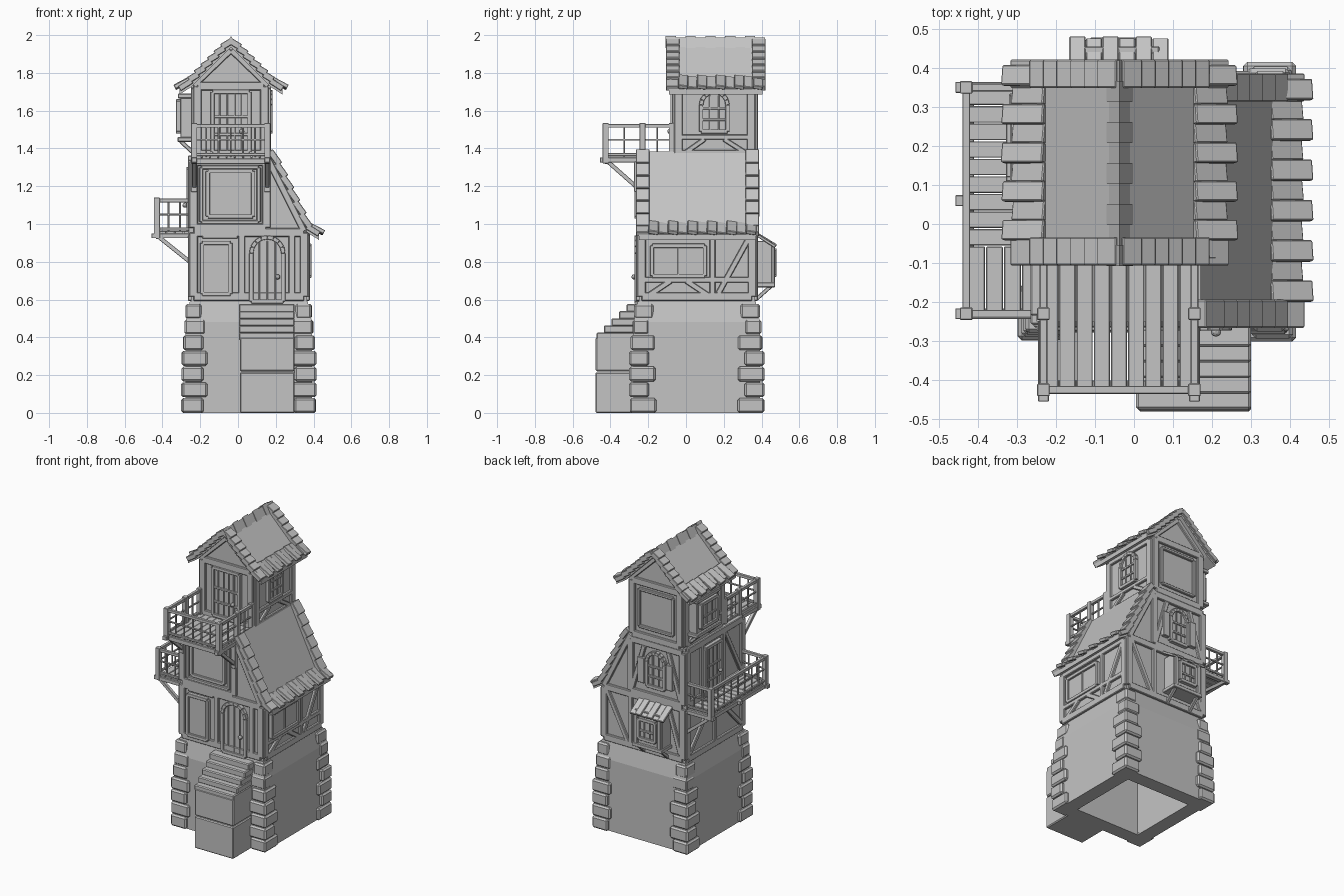
import bpy, bmesh, math, random
from mathutils import Vector as V, Matrix

random.seed(4)
if "Cube" in bpy.data.objects:
    bpy.data.objects.remove(bpy.data.objects["Cube"])

grey = bpy.data.materials.new("plain grey")
grey.use_nodes = True
grey.diffuse_color = (0.55, 0.55, 0.55, 1)
grey.node_tree.nodes["Principled BSDF"].inputs["Base Color"].default_value = (0.55, 0.55, 0.55, 1)


class Part:
    """Collects simple solids into one named object."""
    def __init__(self, name):
        self.name, self.bm = name, bmesh.new()

    def box(self, x0, x1, y0, y1, z0, z1):
        m = Matrix.Translation(((x0 + x1) / 2, (y0 + y1) / 2, (z0 + z1) / 2))
        bmesh.ops.create_cube(self.bm, size=1, matrix=m @ Matrix.Diagonal((x1 - x0, y1 - y0, z1 - z0, 1)))

    def bar(self, p0, p1, w, d, n):
        p0, p1, n = V(p0), V(p1), V(n)
        a = (p1 - p0).normalized()
        s = n.cross(a).normalized()
        n = a.cross(s)
        m = Matrix((a * (p1 - p0).length, s * w, n * d)).transposed().to_4x4()
        bmesh.ops.create_cube(self.bm, size=1, matrix=Matrix.Translation((p0 + p1) / 2) @ m)

    def prism(self, pts, vec):
        f = self.bm.faces.new([self.bm.verts.new(p) for p in pts])
        ext = bmesh.ops.extrude_face_region(self.bm, geom=[f], use_keep_orig=True)["geom"]
        bmesh.ops.translate(self.bm, vec=vec, verts=[g for g in ext if isinstance(g, bmesh.types.BMVert)])

    def done(self, bevel=0):
        bmesh.ops.recalc_face_normals(self.bm, faces=self.bm.faces)
        me = bpy.data.meshes.new(self.name)
        self.bm.to_mesh(me)
        me.materials.append(grey)
        ob = bpy.data.objects.new(self.name, me)
        bpy.context.collection.objects.link(ob)
        if bevel:
            mod = ob.modifiers.new("soft_edges", "BEVEL")
            mod.width, mod.segments = bevel, 1


def wall(axis, sign, plane):
    """Maps (along, height, outward) onto a wall plane."""
    if axis == "x":
        return lambda u, z, o=0: V((plane + sign * o, u, z))
    return lambda u, z, o=0: V((u, plane + sign * o, z))


front, front_top = wall("y", -1, -0.25), wall("y", -1, -0.06)
back, left_side = wall("y", 1, 0.365), wall("x", -1, -0.25)
left_top, right_low, right_top = wall("x", -1, -0.235), wall("x", 1, 0.365), wall("x", 1, 0.16)


def timber(part, wl, lines, w=0.035, d=0.03):
    n = wl(0, 0, 1) - wl(0, 0)
    for u0, z0, u1, z1 in lines:
        part.bar(wl(u0, z0), wl(u1, z1), w, d, n)


def grid(u0, u1, z0, z1):
    return [(u0, z0, u0, z1), (u1, z0, u1, z1), (u0, z0, u1, z0), (u0, z1, u1, z1)]


def opening(name, wl, u0, u1, z0, z1, arch=False, bars=2, rails=1):
    """Framed door or window, optionally round-headed."""
    p, r, c = Part(name), (u1 - u0) / 2, (u0 + u1) / 2
    if arch:
        top = [(c + r * math.cos(a * math.pi / 8), z1 - r * (1 - math.sin(a * math.pi / 8))) for a in range(9)]
    else:
        top = [(u1, z1), (u0, z1)]
    pts = [(u0, z0), (u1, z0)] + top
    p.prism([wl(u, z, -0.01) for u, z in pts], wl(0, 0, 0.02) - wl(0, 0))
    timber(p, wl, [a + b for a, b in zip(pts, pts[1:] + pts[:1])], 0.022, 0.046)
    for i in range(bars):
        u = u0 + (u1 - u0) * (i + 1) / (bars + 1)
        timber(p, wl, [(u, z0, u, z1 - (0.02 if arch else 0))], 0.008, 0.034)
    for i in range(rails):
        z = z0 + (z1 - z0) * (i + 1) / (rails + 1.4)
        timber(p, wl, [(u0, z, u1, z)], 0.014, 0.036)
    p.done(0.002)


# Stone base, hollow underneath
base, MID = Part("stone_base"), 0.057
rings = []
for h, z in ((0.24, 0.55), (0.24, 0), (0.335, 0), (0.335, 0.48), (0.312, 0.59)):
    rings.append([base.bm.verts.new((MID + h * a, MID + h * b, z)) for a, b in ((-1, -1), (1, -1), (1, 1), (-1, 1))])
for lo, hi in zip(rings, rings[1:]):
    for i in range(4):
        j = (i + 1) % 4
        base.bm.faces.new((lo[i], lo[j], hi[j], hi[i]))
base.bm.faces.new(rings[0])
base.bm.faces.new(rings[-1])
base.done()

# Corner stones
quoins = Part("corner_stones")
for sx in (-1, 1):
    for sy in (-1, 1):
        for i in range(7):
            z = i * 0.083
            t = max(0, (z - 0.25) / 0.33)
            h = 0.356 - 0.03 * t + random.uniform(-0.003, 0.003)
            wx, wy = (0.135, 0.105) if i % 2 else (0.115, 0.14)
            xs = sorted((MID + sx * h, MID + sx * (h - wx * (1 - 0.35 * t))))
            ys = sorted((MID + sy * h, MID + sy * (h - wy * (1 - 0.35 * t))))
            quoins.box(*xs, *ys, z, z + 0.079)
quoins.done(0.01)

# Entrance steps
steps = Part("entrance_steps")
steps.box(0.01, 0.3, -0.48, -0.27, 0, 0.215)
steps.box(0.01, 0.3, -0.478, -0.27, 0.22, 0.4)
for i in range(5):
    steps.box(0.005, 0.3, -0.475 + i * 0.04, -0.25, 0.385 + i * 0.037, 0.425 + i * 0.038)
steps.done(0.006)

# Main walls and upper tower walls
body = Part("main_walls")
body.prism([(x, -0.25, z) for x, z in ((-0.25, 0.58), (0.365, 0.58), (0.365, 0.95), (0.17, 1.36), (-0.25, 1.36))], (0, 0.615, 0))
body.done()
upper = Part("upper_walls")
upper.prism([(x, -0.06, z) for x, z in ((-0.235, 1.35), (0.16, 1.35), (0.16, 1.74), (-0.037, 1.94), (-0.235, 1.74))], (0, 0.425, 0))
upper.done()

# Timber framing
beams = Part("timber_framing")
for wl in (front, back):
    timber(beams, wl, grid(-0.235, 0.35, 0.615, 0.955), 0.045)
    timber(beams, wl, grid(-0.235, 0.15, 0.98, 1.33), 0.045)
    timber(beams, wl, [(0.15, 1.36, 0.35, 0.96)])
timber(beams, front, [(0.02, 0.6, 0.02, 0.95), (0.285, 0.6, 0.285, 0.95), (-0.19, 0.94, 0, 0.94)])
timber(beams, front, grid(-0.195, 0.11, 1.01, 1.3), 0.022)
timber(beams, back, [(0.15, 0.6, 0.15, 0.95), (0.17, 0.62, 0.33, 0.94), (-0.22, 0.64, -0.13, 0.94),
                     (-0.22, 1.0, -0.13, 1.31), (0.14, 1.0, 0.05, 1.31)], 0.03)
timber(beams, right_low, grid(-0.235, 0.35, 0.615, 0.94), 0.045)
timber(beams, right_low, [(-0.22, 0.705, 0.34, 0.705), (0.14, 0.6, 0.14, 0.94), (-0.2, 0.62, -0.08, 0.7),
                          (0.12, 0.62, 0, 0.7), (0.17, 0.63, 0.33, 0.92)], 0.03)
timber(beams, left_side, grid(-0.235, 0.35, 0.615, 0.94), 0.045)
timber(beams, left_side, grid(-0.235, 0.35, 0.98, 1.34), 0.045)
timber(beams, left_side, [(0.06, 0.6, 0.06, 0.94), (-0.22, 0.64, 0.05, 0.92), (0.33, 0.64, 0.08, 0.92),
                          (-0.03, 0.98, -0.03, 1.34), (-0.22, 1.0, -0.05, 1.32), (0.2, 0.98, 0.2, 1.34)], 0.03)
for wl in (front_top, back):
    timber(beams, wl, grid(-0.215, 0.14, 1.37, 1.73), 0.045)
    timber(beams, wl, [(-0.235, 1.73, -0.037, 1.92), (0.16, 1.73, -0.037, 1.92)], 0.03)
timber(beams, back, grid(-0.165, 0.09, 1.43, 1.68), 0.02)
for wl in (left_top, right_top):
    timber(beams, wl, grid(-0.04, 0.345, 1.37, 1.72), 0.045)
    timber(beams, wl, [(-0.04, 1.46, 0.345, 1.46), (0.0, 1.38, 0.1, 1.45), (0.31, 1.38, 0.2, 1.45)], 0.026)
beams.done(0.004)

# Doors and windows
opening("front_door", front, 0.07, 0.24, 0.59, 0.93, True, 3, 0)
opening("tower_door", front_top, -0.135, 0.06, 1.38, 1.7, False, 4, 2)
opening("side_door", left_side, 0.0, 0.17, 0.97, 1.29, False, 3, 2)
opening("left_panel", front, -0.19, -0.04, 0.63, 0.9, False, 0, 0)
opening("middle_panel", front, -0.16, 0.08, 1.04, 1.28, False, 0, 0)
opening("workshop_window", right_low, -0.18, 0.1, 0.725, 0.885, False, 1, 0)
opening("tower_window", right_top, 0.08, 0.22, 1.49, 1.7, True, 2, 2)
opening("back_window", back, -0.105, 0.025, 1.05, 1.28, True, 2, 2)
knobs = Part("door_handles")
for p in ((0.21, -0.275, 0.72), (0.02, -0.085, 1.49), (-0.28, 0.03, 1.1)):
    bmesh.ops.create_icosphere(knobs.bm, subdivisions=2, radius=0.014, matrix=Matrix.Translation(p))
knobs.done()
shutters = Part("back_shutters")
timber(shutters, back, [(-0.145, 1.06, -0.145, 1.23), (0.065, 1.06, 0.065, 1.23)], 0.05, 0.05)
shutters.done(0.003)

# Back bay with little tiled roof
bay = Part("back_bay")
bay.box(-0.14, 0.065, 0.36, 0.455, 0.68, 0.91)
bay.box(-0.15, 0.075, 0.36, 0.472, 0.665, 0.69)
for x in (-0.125, 0.05):
    bay.bar((x, 0.37, 0.6), (x, 0.46, 0.68), 0.02, 0.02, (0, 1, -1))
    bay.bar((x, 0.455, 0.68), (x, 0.455, 0.89), 0.026, 0.03, (0, 1, 0))
for i in range(6):
    x = -0.145 + i * 0.0425
    k = 0.005 * (i % 2)
    bay.bar((x, 0.36, 0.957 - k), (x, 0.478 - k, 0.885 - k), 0.042, 0.016, (0, 0.5, 1))
bay.done(0.003)
opening("back_bay_window", wall("y", 1, 0.455), -0.1, 0.025, 0.73, 0.86)

# Side bay high on the tower
side_bay = Part("side_bay")
side_bay.box(-0.305, -0.23, 0.09, 0.32, 1.45, 1.69)
side_bay.box(-0.32, -0.23, 0.075, 0.335, 1.435, 1.46)
side_bay.box(-0.318, -0.23, 0.078, 0.332, 1.665, 1.69)
for y in (0.11, 0.3):
    side_bay.bar((-0.24, y, 1.38), (-0.305, y, 1.44), 0.022, 0.022, (-1, 0, -1))
side_bay.done(0.004)
opening("side_bay_window", wall("x", -1, -0.305), 0.12, 0.29, 1.49, 1.65)


def tile_strip(part, p0, p1, across, n, count, thick, jag):
    """Row of overlapping tiles from p0 to p1; across is each tile's reach."""
    p0, p1, across, n = V(p0), V(p1), V(across), V(n).normalized()
    step = (p1 - p0) / count
    for i in range(count):
        c = p0 + step * (i + 0.5) + n * random.uniform(0, 0.004)
        tilt = n * jag * (1 if i % 2 else -0.5)
        reach = across * (1 + (0.25 if i % 2 else 0))
        part.bar(c - across * 0.3 + tilt * 0.3, c + reach + tilt, step.length * 1.04, thick, n + step * 3)


def slope(name, pts, y0, y1, out):
    """Roof slab following (x, z) points from ridge to eave, with verge and eave tiles."""
    slab, tiles = Part(name), Part(name + "_tiles")
    profile = [V((x, y0, z)) for x, z in pts]
    slab.prism(profile + [p - V((0, 0, 0.03)) for p in reversed(profile)], (0, y1 - y0, 0))
    slab.done()
    top, knee, eave = profile
    run = eave - knee
    up = V((-(knee - top).z * out, 0, abs(knee.x - top.x)))
    for y in (y0 - 0.015, y1 - 0.055):
        off = V((0, y - y0 + 0.035, 0.002))
        for i in range(6):
            a, b = top.lerp(knee, i / 6), top.lerp(knee, (i + 1.15) / 6)
            tiles.bar(a + off, b + off + up.normalized() * 0.014, 0.072, 0.034, up)
        tiles.bar(knee + off, eave + off, 0.072, 0.03, (0, 0, 1))
    n = V((-run.z * out, 0, abs(run.x)))
    count = round((y1 - y0) / 0.052)
    tile_strip(tiles, knee + V((0, 0, 0.005)), knee + V((0, y1 - y0, 0.005)), run, n, count, 0.022, 0.014)
    tiles.done(0.003)


# Roofs
slope("tower_roof_left", [(-0.037, 1.965), (-0.245, 1.757), (-0.31, 1.715)], -0.09, 0.405, -1)
slope("tower_roof_right", [(-0.037, 1.965), (0.171, 1.757), (0.236, 1.715)], -0.09, 0.405, 1)
slope("lean_to_roof", [(0.17, 1.385), (0.365, 0.985), (0.43, 0.945)], -0.25, 0.37, 1)
ridge = Part("ridge_tiles")
for i in range(10):
    y, z = -0.108 + i * 0.0525, 1.968 - 0.008 * (i % 2)
    ridge.prism([(-0.037 + x, y, z + h) for x, h in ((-0.034, -0.035), (0, 0.028), (0.034, -0.035), (0, -0.01))], (0, 0.054, 0))
ridge.done()


def railing(part, p0, p1, count, h=0.165):
    p0, p1 = V(p0), V(p1)
    n = (p1 - p0).cross(V((0, 0, 1)))
    for p in (p0, p1):
        part.box(p.x - 0.016, p.x + 0.016, p.y - 0.016, p.y + 0.016, p.z - 0.035, p.z + h + 0.015)
    for k, w in ((1, 0.02), (0.55, 0.01), (0.08, 0.014)):
        lift = V((0, 0, h * k))
        part.bar(p0 + lift, p1 + lift, w, w, n)
    for i in range(1, count + 1):
        p = p0.lerp(p1, i / (count + 1))
        part.bar(p, p + V((0, 0, h)), 0.009, 0.009, n)


# Front balcony
fb = Part("front_balcony")
for i in range(9):
    x = -0.235 + i * 0.044
    fb.box(x, x + 0.041, -0.425 + random.uniform(0, 0.006), -0.06, 1.345, 1.362)
for y in (-0.415, -0.25):
    fb.box(-0.245, 0.165, y - 0.014, y + 0.014, 1.318, 1.347)
for x in (-0.232, 0.155):
    fb.box(x - 0.014, x + 0.014, -0.455, -0.25, 1.325, 1.352)
    fb.bar((x, -0.425, 1.34), (x, -0.255, 1.19), 0.022, 0.022, (0, -1, -1))
    fb.box(x - 0.016, x + 0.016, -0.275, -0.24, 1.17, 1.33)
    railing(fb, (x, -0.425, 1.355), (x, -0.23, 1.355), 1)
    railing(fb, (x, -0.23, 1.355), (x, -0.075, 1.355), 1)
railing(fb, (-0.232, -0.425, 1.355), (0.155, -0.425, 1.355), 5)
fb.done(0.002)

# Side balcony
sb = Part("side_balcony")
for i in range(9):
    y = -0.055 + i * 0.045
    sb.box(-0.425, -0.25, y, y + 0.042, 0.945, 0.962)
for i in range(4):
    x = -0.425 + i * 0.046
    sb.box(x, x + 0.043, -0.235, -0.058, 0.945, 0.962)
sb.box(-0.435, -0.41, -0.24, 0.36, 0.92, 0.947)
for y in (-0.23, 0.06, 0.35):
    sb.box(-0.458, -0.25, y - 0.014, y + 0.014, 0.925, 0.95)
    sb.bar((-0.43, y, 0.94), (-0.255, y, 0.8), 0.022, 0.022, (-1, 0, -1))
for y in (-0.23, 0.35):
    railing(sb, (-0.43, y, 0.96), (-0.245, y, 0.96), 2)
railing(sb, (-0.43, -0.23, 0.96), (-0.43, 0.35, 0.96), 7)
sb.done(0.002)
